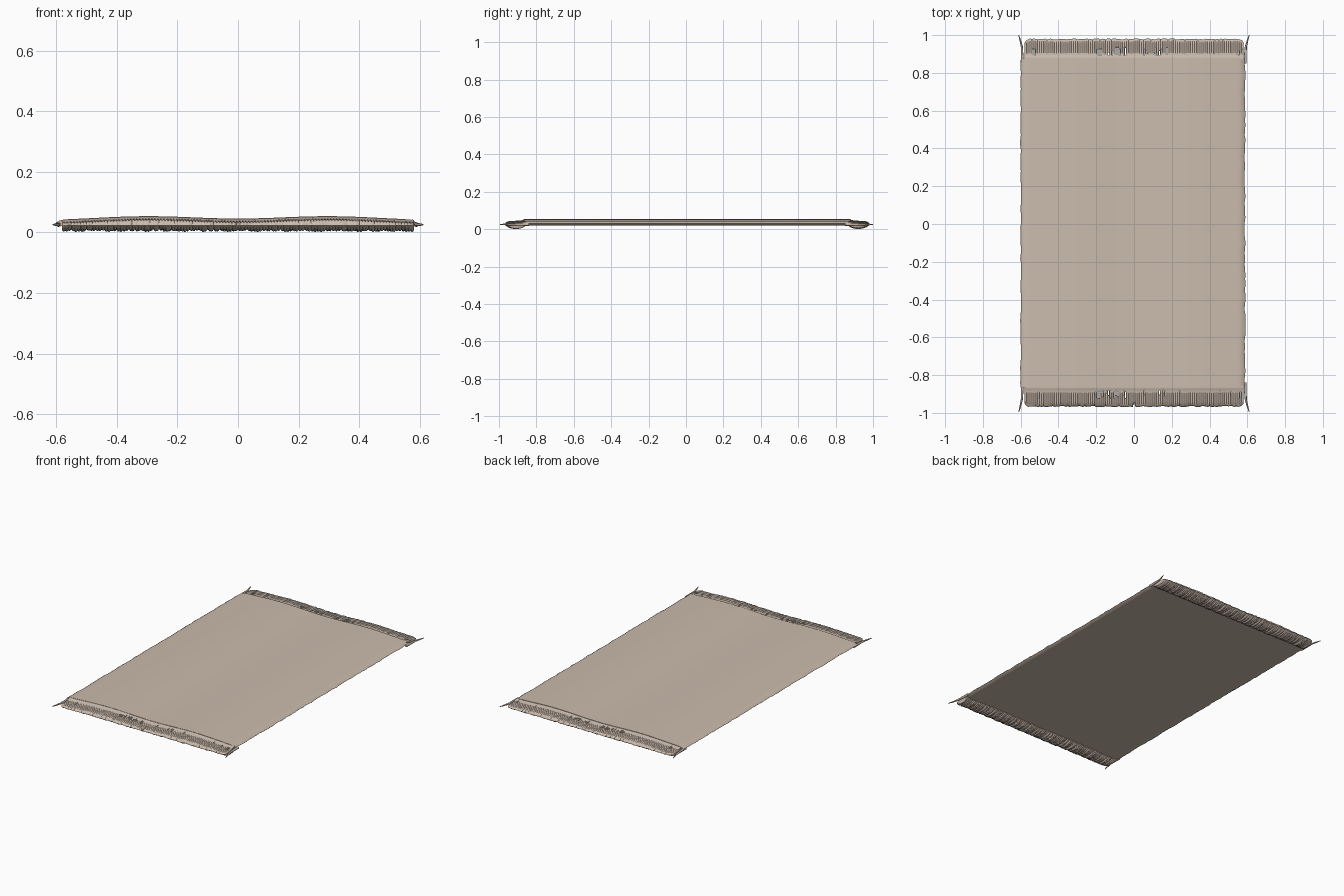
import bpy, bmesh, math, random
from mathutils import Vector

if "Cube" in bpy.data.objects:
    bpy.data.objects.remove(bpy.data.objects["Cube"])

random.seed(4)
cloth = bpy.data.materials.new("beige cloth")
cloth.diffuse_color = (0.60, 0.50, 0.42, 1)
cloth.use_nodes = True
cloth.node_tree.nodes["Principled BSDF"].inputs["Base Color"].default_value = cloth.diffuse_color


def finish(bm, name, angle=50):
    bmesh.ops.recalc_face_normals(bm, faces=bm.faces)
    me = bpy.data.meshes.new(name)
    bm.to_mesh(me)
    bm.free()
    me.materials.append(cloth)
    ob = bpy.data.objects.new(name, me)
    bpy.context.collection.objects.link(ob)
    bpy.ops.object.select_all(action='DESELECT')
    ob.select_set(True)
    bpy.context.view_layer.objects.active = ob
    bpy.ops.object.shade_smooth_by_angle(angle=math.radians(angle))
    return ob


def slab(name, nu, nv, point, keep=lambda i, j: True):
    """Closed sheet; point(i, j) gives x, y, top z, bottom z."""
    bm = bmesh.new()
    top, bot = {}, {}
    for i in range(nu + 1):
        for j in range(nv + 1):
            x, y, a, b = point(i, j)
            top[i, j] = bm.verts.new((x, y, a))
            bot[i, j] = bm.verts.new((x, y, b))
    cells = {(i, j) for i in range(nu) for j in range(nv) if keep(i, j)}
    for i, j in cells:
        ring = [(i, j), (i + 1, j), (i + 1, j + 1), (i, j + 1)]
        bm.faces.new([top[k] for k in ring])
        bm.faces.new([bot[k] for k in reversed(ring)])
        sides = [(i, j - 1), (i + 1, j), (i, j + 1), (i - 1, j)]
        for n, side in enumerate(sides):
            if side not in cells:
                p, q = ring[n], ring[(n + 1) % 4]
                bm.faces.new((top[p], bot[p], bot[q], top[q]))
    loose = [v for v in bm.verts if not v.link_faces]
    bmesh.ops.delete(bm, geom=loose, context='VERTS')
    return finish(bm, name)


def wave(x):
    """Gentle lengthwise folds of the cloth: two low humps."""
    t = abs(x) / 0.6
    return 0.008 * math.sin(math.pi * min(t, 1)) ** 2 - 0.003 * t ** 4


# Main woven panel with rounded, slightly uneven long edges
NU, NV = 60, 64
edge = [[random.uniform(-0.003, 0.003) for _ in range(NV + 1)] for _ in range(2)]


def panel(i, j):
    s = -math.cos(math.pi * i / NU)
    s = 0.4 * s + 0.6 * (2 * i / NU - 1)
    y = -0.865 + 1.745 * j / NV
    x = -0.006 + s * 0.594 + edge[s > 0][j] * abs(s) ** 20
    half = 0.012 * (1 - abs(s) ** 50) + 0.001
    mid = 0.033 + wave(x)
    return x, y, mid + half, mid - half - 0.5 * wave(x)


slab("rug_panel", NU, NV, panel)


# Fringed ends: joined strands with slits near the hem
FU, FV = 348, 14
SLITS = [(-.58, -.51, .5), (-.22, -.05, .6), (.03, .17, .5),
         (.21, .24, .5), (.41, .46, .4), (.50, .58, .55)]


def fringe(name, side, y0, y1):
    n = FU // 3 + 1
    low = [random.uniform(0.0, 0.008) for _ in range(n + 1)]
    tip = [random.uniform(-0.004, 0.003) for _ in range(n + 1)]
    slit = {}
    for k in range(n):
        x = -0.58 + 1.16 * k / n
        for a, b, chance in SLITS:
            if a <= x <= b and random.random() < chance:
                slit[k] = (random.randint(3, 4), random.randint(5, 8))

    def point(i, j):
        k, r = divmod(i, 3)
        t = j / FV
        x = -0.58 + 1.16 * i / FU
        # strands are rounded in cross-section
        groove = 0.003 if r == 0 else 0.0
        lo = low[k] * (1 - r / 3) + low[k + 1] * r / 3
        tp = tip[k] * (1 - r / 3) + tip[k + 1] * r / 3
        corner = -0.018 * (abs(x) / 0.58) ** 60
        y = y0 + (y1 - y0 + tp + corner) * t
        if side < 0 and abs(x) < 0.006:
            y -= 0.012 * t ** 4
        body = 0.041 + wave(x)
        hem = 0.004 * math.exp(-((t - 0.08) / 0.1) ** 2)
        top = body + hem - 0.007 * t - groove * min(1, 2 * t)
        bottom = 0.020 - (0.019 - lo) * math.sin(math.pi * min(1, t * 1.05)) ** 0.6 \
            if 0 < t < 0.95 else 0.020
        bottom += groove
        # close the tip in a round nose
        if t > 0.8:
            f = math.sqrt(max(0.0, 1 - ((t - 0.8) / 0.2) ** 2)) * 0.85 + 0.15
            m = 0.023
            top, bottom = m + (top - m) * f, m + (bottom - m) * f
        return x, side * y, top, bottom

    def keep(i, j):
        k, r = divmod(i, 3)
        return not (r == 1 and k in slit and slit[k][0] <= j < slit[k][1])

    return slab(name, FU, FV, point, keep)


fringe("front_fringe", -1, 0.857, 0.967)
fringe("back_fringe", 1, 0.868, 0.980)


# Thin loose threads at the four corners
def thread(name, pts, radii, sides=8):
    bm = bmesh.new()
    rings = []
    for p, r in zip(pts, radii):
        rings.append([bm.verts.new(Vector(p) + Vector((r * math.cos(a), 0, r * math.sin(a))))
                      for a in (2 * math.pi * s / sides for s in range(sides))])
    for a, b in zip(rings, rings[1:]):
        for s in range(sides):
            t = (s + 1) % sides
            bm.faces.new((a[s], a[t], b[t], b[s]))
    bm.faces.new(rings[0])
    bm.faces.new(rings[-1][::-1])
    finish(bm, name)


for sx, sn in ((-1, "left"), (1, "right")):
    for sy, yn, ys in ((-1, "front", (.84, .88, .93, .97, .995)),
                       (1, "back", (.85, .89, .94, .975, 1.0))):
        xs = (.588, .589, .592, .602, .610)
        off = -0.004 if sx < 0 else 0
        pts = [(sx * x + off * (1 - n / 4), sy * y, 0.026)
               for n, (x, y) in enumerate(zip(xs, ys))]
        thread(f"{yn}_{sn}_corner_thread", pts, (.008, .007, .0055, .004, .002))
